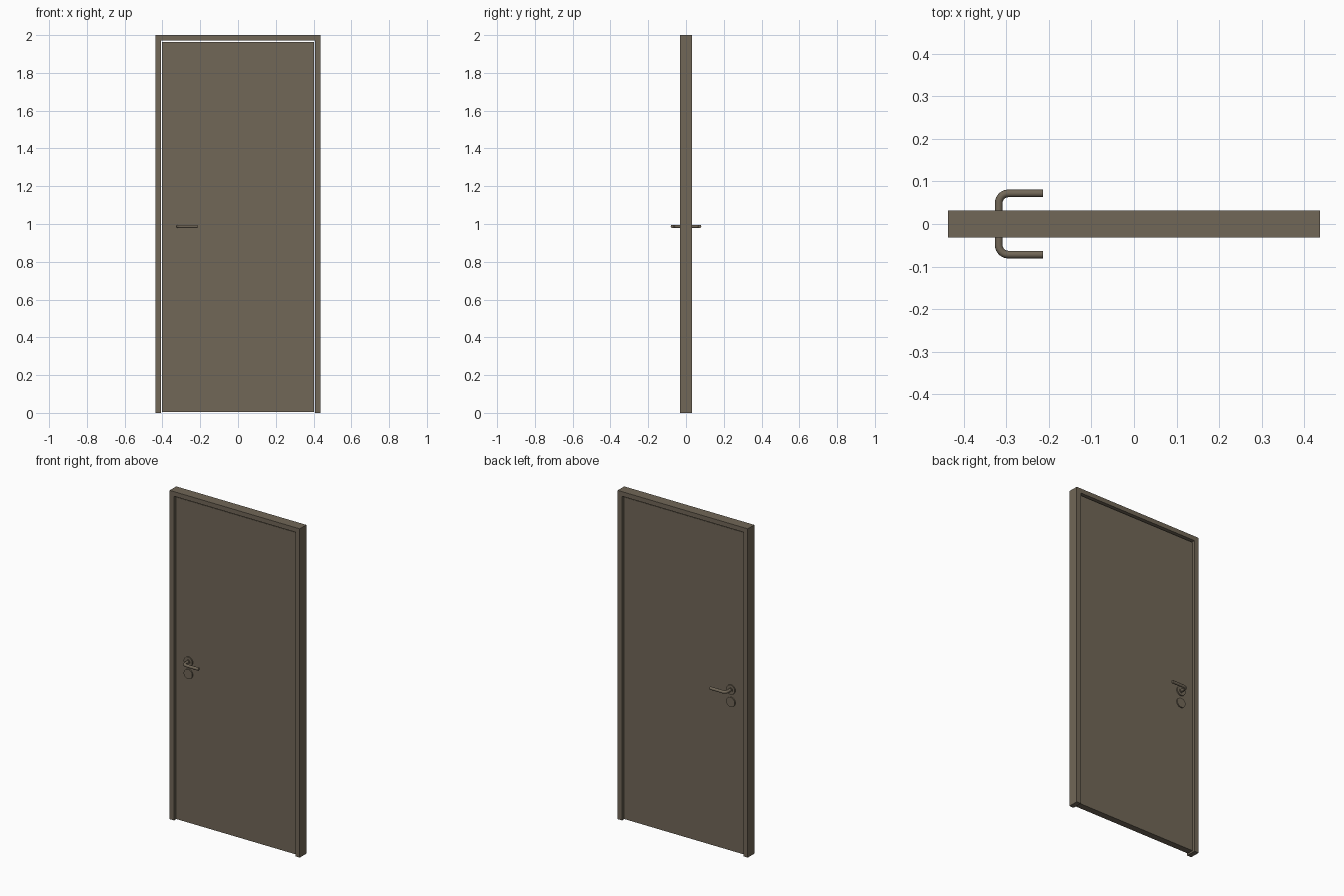
import bpy, bmesh, math

if "Cube" in bpy.data.objects:
    bpy.data.objects.remove(bpy.data.objects["Cube"])

brown = bpy.data.materials.new("grey_brown")
brown.diffuse_color = (0.165, 0.135, 0.096, 1)
brown.use_nodes = True
brown.node_tree.nodes["Principled BSDF"].inputs["Base Color"].default_value = brown.diffuse_color

HX, HZ = -0.318, 0.987      # handle axis
LEAF = 0.02                 # half thickness of the door leaf


def finish(ob, smooth=False):
    ob.data.materials.clear()
    ob.data.materials.append(brown)
    if smooth:
        bpy.ops.object.select_all(action='DESELECT')
        ob.select_set(True)
        bpy.context.view_layer.objects.active = ob
        bpy.ops.object.shade_smooth_by_angle(angle=math.radians(35))


def extruded(name, outline, half):
    """Extrude an x/z outline symmetrically along y."""
    bm = bmesh.new()
    face = bm.faces.new([bm.verts.new((x, -half, z)) for x, z in outline])
    new = bmesh.ops.extrude_face_region(bm, geom=[face])["geom"]
    verts = [v for v in new if isinstance(v, bmesh.types.BMVert)]
    bmesh.ops.translate(bm, verts=verts, vec=(0, 2 * half, 0))
    bmesh.ops.recalc_face_normals(bm, faces=bm.faces)
    me = bpy.data.meshes.new(name)
    bm.to_mesh(me)
    bm.free()
    ob = bpy.data.objects.new(name, me)
    bpy.context.collection.objects.link(ob)
    finish(ob)


def disc(name, z, radius, y0, y1):
    """Round plate lying against the door between two y depths."""
    bpy.ops.mesh.primitive_cylinder_add(
        vertices=40, radius=radius, depth=abs(y1 - y0),
        location=(HX, (y0 + y1) / 2, z), rotation=(math.pi / 2, 0, 0))
    ob = bpy.context.object
    ob.name = name
    finish(ob, True)


def lever(name, side):
    """Bent round bar: out of the door, then along x."""
    r, out = 0.022, 0.072
    pts = [(HX, LEAF - 0.005)]
    for i in range(9):
        a = math.pi - i * math.pi / 16
        pts.append((HX + r + r * math.cos(a), out - r + r * math.sin(a)))
    pts.append((-0.214, out))
    cu = bpy.data.curves.new(name, 'CURVE')
    cu.dimensions = '3D'
    cu.bevel_depth = 0.009
    cu.bevel_resolution = 5
    cu.use_fill_caps = True
    sp = cu.splines.new('POLY')
    sp.points.add(len(pts) - 1)
    for p, (x, y) in zip(sp.points, pts):
        p.co = (x, side * y, HZ, 1)
    ob = bpy.data.objects.new(name, cu)
    bpy.context.collection.objects.link(ob)
    bpy.ops.object.select_all(action='DESELECT')
    ob.select_set(True)
    bpy.context.view_layer.objects.active = ob
    bpy.ops.object.convert(target='MESH')
    finish(bpy.context.object, True)


# Frame: two jambs and a head in one outline
W, I, T = 0.4375, 0.408, 1.972
extruded("door_frame", [(-W, 0), (-I, 0), (-I, T), (I, T),
                        (I, 0), (W, 0), (W, 2), (-W, 2)], 0.0315)

# Door leaf with a narrow gap all round
D = 0.403
extruded("door_leaf", [(-D, 0.006), (D, 0.006), (D, 1.964), (-D, 1.964)], LEAF)

# Handle sets on both faces
for side, tag in ((-1, "front"), (1, "back")):
    s = side * (LEAF - 0.002)
    disc("handle_rosette_" + tag, HZ, 0.029, s, side * (LEAF + 0.007))
    disc("handle_collar_" + tag, HZ, 0.014, s, side * (LEAF + 0.011))
    disc("lock_rosette_" + tag, 0.912, 0.029, s, side * (LEAF + 0.007))
    lever("lever_" + tag, side)
